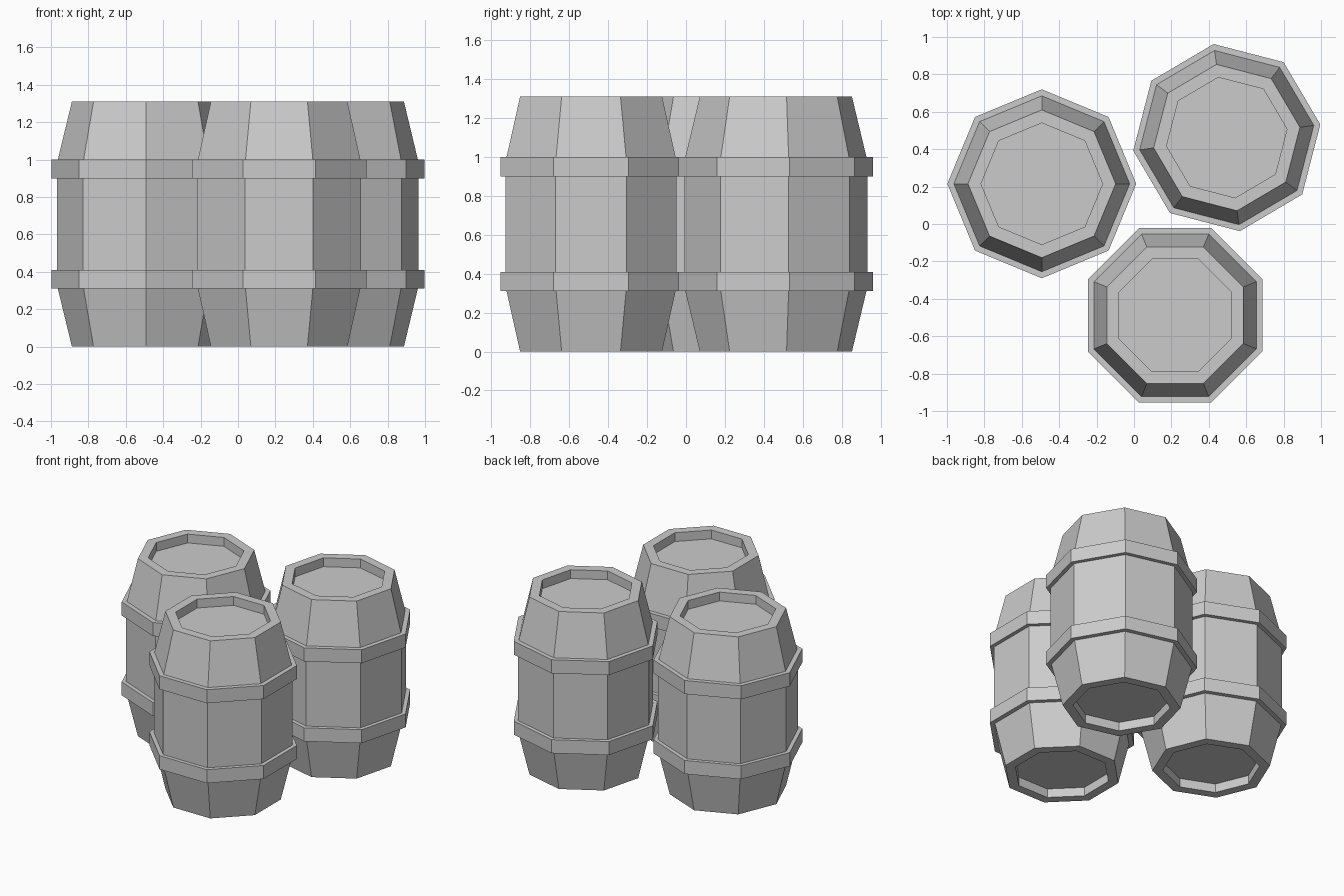
import bpy
import bmesh
from math import cos, sin, radians, tau

if "Cube" in bpy.data.objects:
    bpy.data.objects.remove(bpy.data.objects["Cube"])

SIDES = 8


def lathe(name, profile, loc, turn, closed):
    """Spin an (r, z) profile into a flat-sided solid, capped unless closed."""
    bm = bmesh.new()
    rings = []
    for r, z in profile:
        angles = [radians(turn) + tau * k / SIDES for k in range(SIDES)]
        rings.append([bm.verts.new((r * cos(a), r * sin(a), z)) for a in angles])
    pairs = list(zip(rings, rings[1:]))
    if closed:
        pairs.append((rings[-1], rings[0]))
    else:
        bm.faces.new(rings[0])
        bm.faces.new(rings[-1])
    for lo, hi in pairs:
        for k in range(SIDES):
            n = (k + 1) % SIDES
            bm.faces.new((lo[k], lo[n], hi[n], hi[k]))
    bmesh.ops.recalc_face_normals(bm, faces=bm.faces)
    mesh = bpy.data.meshes.new(name)
    bm.to_mesh(mesh)
    bm.free()
    obj = bpy.data.objects.new(name, mesh)
    obj.location = loc
    bpy.context.collection.objects.link(obj)
    return obj


# Barrel body: tapered ends, straight middle, recessed lids; mirrored in z
HEIGHT = 1.31
lower = [(0.325, 0.065), (0.325, 0.0), (0.395, 0.0), (0.475, 0.33)]
body = lower + [(r, HEIGHT - z) for r, z in reversed(lower)]


def hoop(z0, z1):
    return [(0.465, z0), (0.505, z0), (0.505, z1), (0.465, z1)]


# Three barrels: position and turn about z
barrels = {
    "left": (-0.493, 0.215, 0),
    "back": (0.496, 0.462, 8),
    "front": (0.22, -0.488, 22.5),
}
for side, (x, y, turn) in barrels.items():
    lathe(f"{side}_barrel_body", body, (x, y, 0), turn, False)
    lathe(f"{side}_barrel_lower_hoop", hoop(0.31, 0.41), (x, y, 0), turn, True)
    lathe(f"{side}_barrel_upper_hoop", hoop(0.90, 1.00), (x, y, 0), turn, True)
